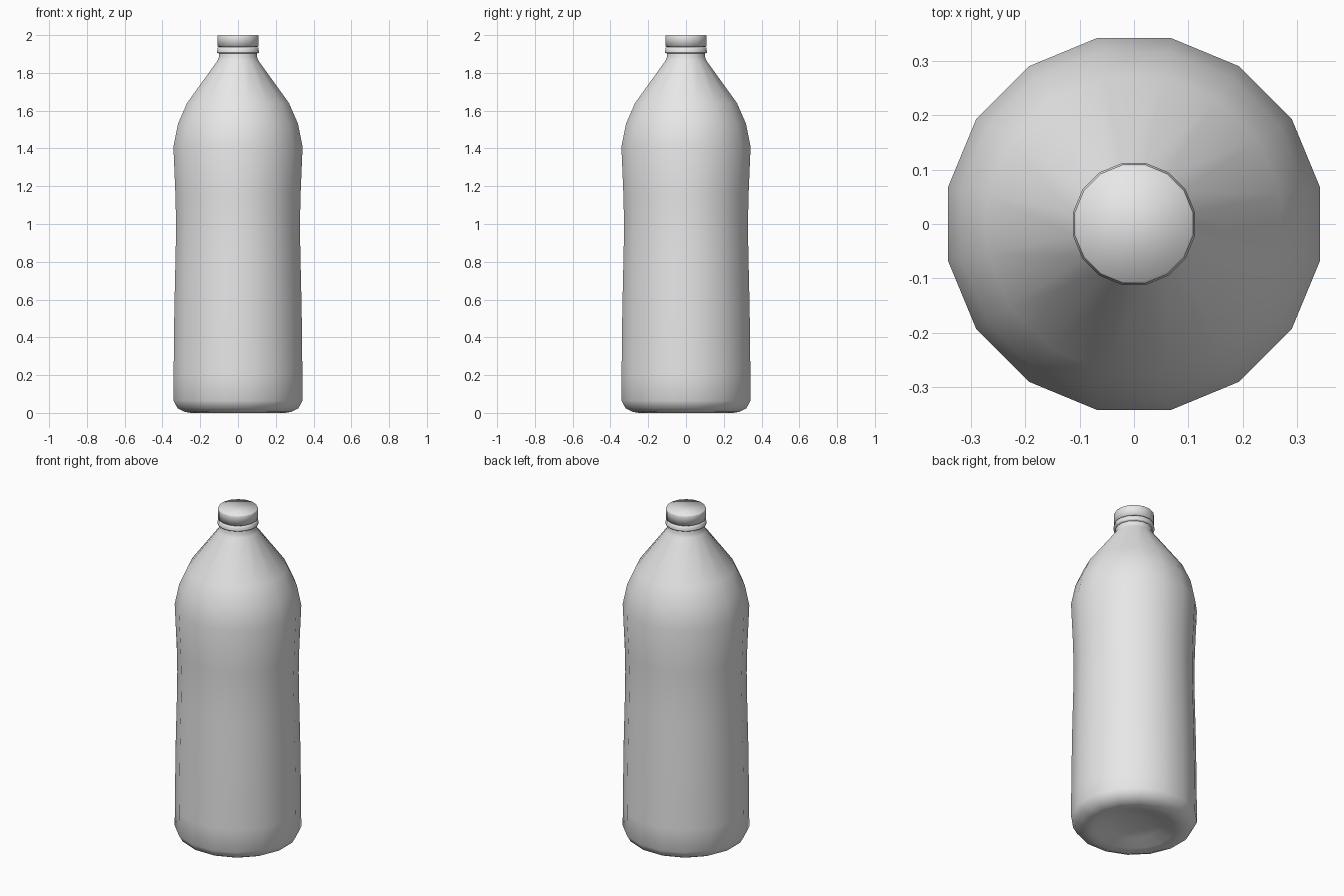
import bpy
import bmesh
from math import cos, sin, pi

SIDES = 16

cube = bpy.data.objects.get("Cube")
if cube:
    bpy.data.objects.remove(cube, do_unlink=True)

grey = bpy.data.materials.new("light grey plastic")
grey.use_nodes = True
grey.diffuse_color = (0.8, 0.8, 0.8, 1)
grey.node_tree.nodes["Principled BSDF"].inputs["Base Color"].default_value = (0.8, 0.8, 0.8, 1)


def lathe(name, profile, close_start=False, close_end=False):
    """Revolve (half width, height) points; flats face the main axes."""
    bm = bmesh.new()
    rings = []
    for width, z in profile:
        r = width / cos(pi / SIDES)
        angles = [(i + 0.5) * 2 * pi / SIDES for i in range(SIDES)]
        rings.append([bm.verts.new((r * cos(a), r * sin(a), z)) for a in angles])
    for low, high in zip(rings, rings[1:]):
        for i in range(SIDES):
            j = (i + 1) % SIDES
            bm.faces.new((low[i], low[j], high[j], high[i]))
    if close_start:
        bm.faces.new(rings[0][::-1])
    if close_end:
        bm.faces.new(rings[-1])
    for face in bm.faces:
        face.smooth = True
    mesh = bpy.data.meshes.new(name)
    bm.to_mesh(mesh)
    bm.free()
    mesh.materials.append(grey)
    obj = bpy.data.objects.new(name, mesh)
    bpy.context.collection.objects.link(obj)
    return obj


# Body: recessed base, softly waisted wall, tapered shoulder and neck
lathe("bottle_body", [
    (0.08, 0.045), (0.15, 0.03), (0.22, 0.006), (0.25, 0.0), (0.28, 0.005),
    (0.32, 0.025), (0.342, 0.065), (0.341, 0.2), (0.337, 0.55), (0.33, 0.85),
    (0.328, 1.0), (0.331, 1.15), (0.342, 1.41), (0.318, 1.53), (0.27, 1.64),
    (0.108, 1.865), (0.1, 1.885), (0.1, 1.93),
], close_start=True)

# Tamper ring under the cap
lathe("cap_ring", [
    (0.1, 1.903), (0.112, 1.906), (0.112, 1.914), (0.109, 1.92),
    (0.109, 1.933), (0.1, 1.934),
])

# Screw cap
lathe("cap", [
    (0.1, 1.938), (0.109, 1.939), (0.109, 1.993), (0.106, 2.0),
], close_end=True)
